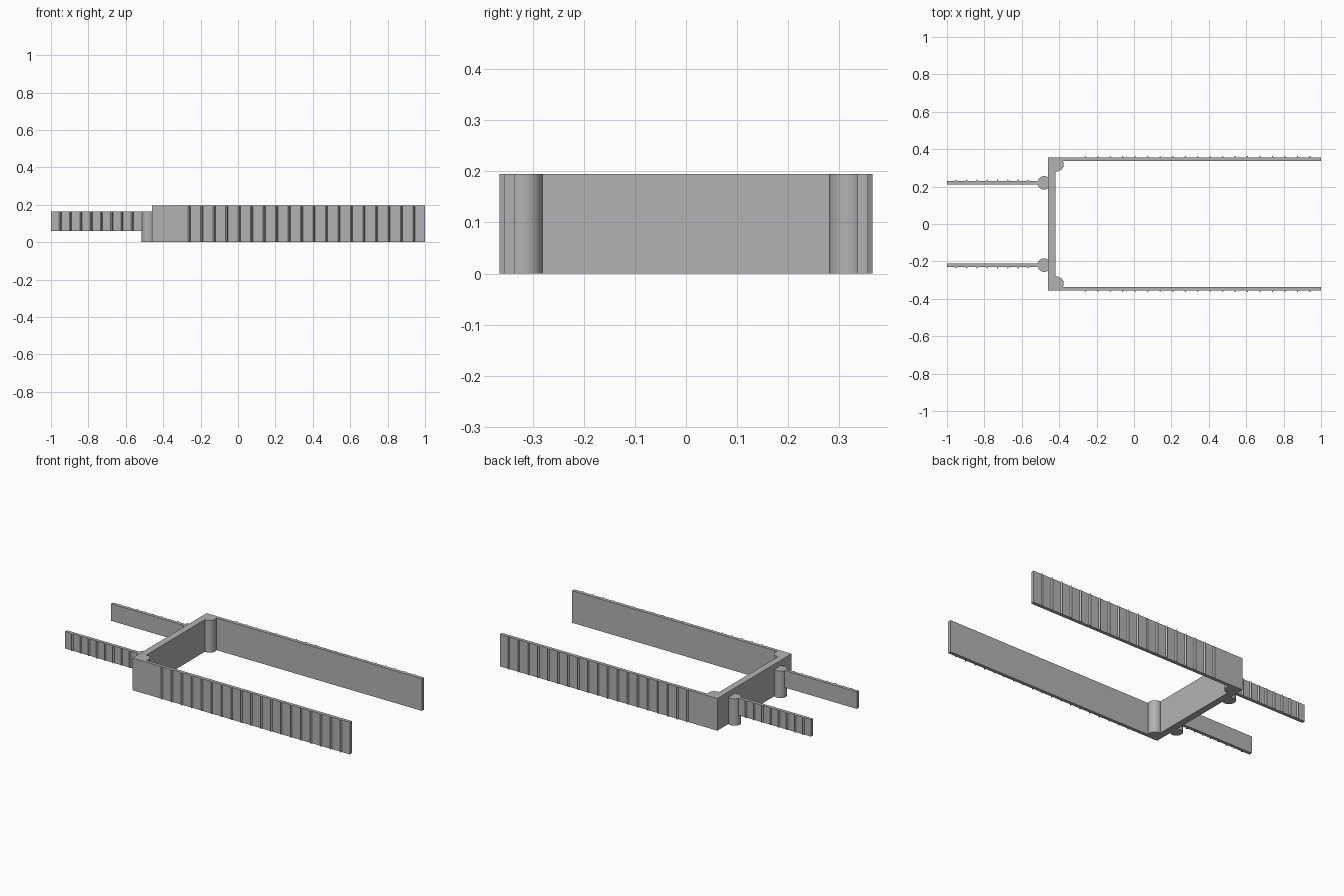
import bpy
import bmesh
import math

cube = bpy.data.objects.get("Cube")
if cube:
    bpy.data.objects.remove(cube, do_unlink=True)

grey = bpy.data.materials.new("grey_plastic")
grey.use_nodes = True
colour = (0.45, 0.45, 0.45, 1)
grey.diffuse_color = colour
grey.node_tree.nodes["Principled BSDF"].inputs["Base Color"].default_value = colour


def prism(name, outline, z0, z1, smooth=False):
    """Extrude a flat outline upward."""
    bm = bmesh.new()
    face = bm.faces.new([bm.verts.new((x, y, z0)) for x, y in outline])
    top = bmesh.ops.extrude_face_region(bm, geom=[face])["geom"]
    for v in top:
        if isinstance(v, bmesh.types.BMVert):
            v.co.z = z1
    bmesh.ops.recalc_face_normals(bm, faces=bm.faces)
    mesh = bpy.data.meshes.new(name)
    bm.to_mesh(mesh)
    bm.free()
    mesh.materials.append(grey)
    obj = bpy.data.objects.new(name, mesh)
    bpy.context.collection.objects.link(obj)
    if smooth:
        bpy.ops.object.select_all(action="DESELECT")
        obj.select_set(True)
        bpy.context.view_layer.objects.active = obj
        bpy.ops.object.shade_smooth_by_angle()
    return obj


def box(name, x0, x1, y0, y1, z0, z1):
    return prism(name, [(x0, y0), (x1, y0), (x1, y1), (x0, y1)], z0, z1)


def post(name, x, y, r, z1):
    ring = [math.tau * i / 32 for i in range(32)]
    return prism(name, [(x + r * math.cos(a), y + r * math.sin(a)) for a in ring], 0, z1, True)


def ridges(name, start, pitch, count, y, side, z0, z1):
    """Row of small pointed grip ribs on the outer face of an arm."""
    for i in range(count):
        x = start + i * pitch
        prism(f"{name}_{i + 1}", [(x - 0.006, y), (x + 0.006, y), (x, y + side * 0.009)], z0, z1)


HEIGHT = 0.195
box("cross_wall", -0.46, -0.42, -0.356, 0.356, 0, HEIGHT)

for label, s in (("left", 1), ("right", -1)):
    # Long arm with corner column
    box(f"{label}_long_arm", -0.46, 1, *sorted((s * 0.336, s * 0.356)), 0, HEIGHT)
    post(f"{label}_corner_column", -0.413, s * 0.318, 0.037, HEIGHT)
    ridges(f"{label}_long_rib", -0.26, 0.0667, 19, s * 0.356, s, 0, HEIGHT)
    # Short arm with its post
    box(f"{label}_short_arm", -1, -0.48, *sorted((s * 0.211, s * 0.23)), 0.06, 0.163)
    post(f"{label}_short_arm_post", -0.48, s * 0.22, 0.036, 0.163)
    ridges(f"{label}_short_rib", -0.95, 0.055, 8, s * 0.23, s, 0.06, 0.163)
